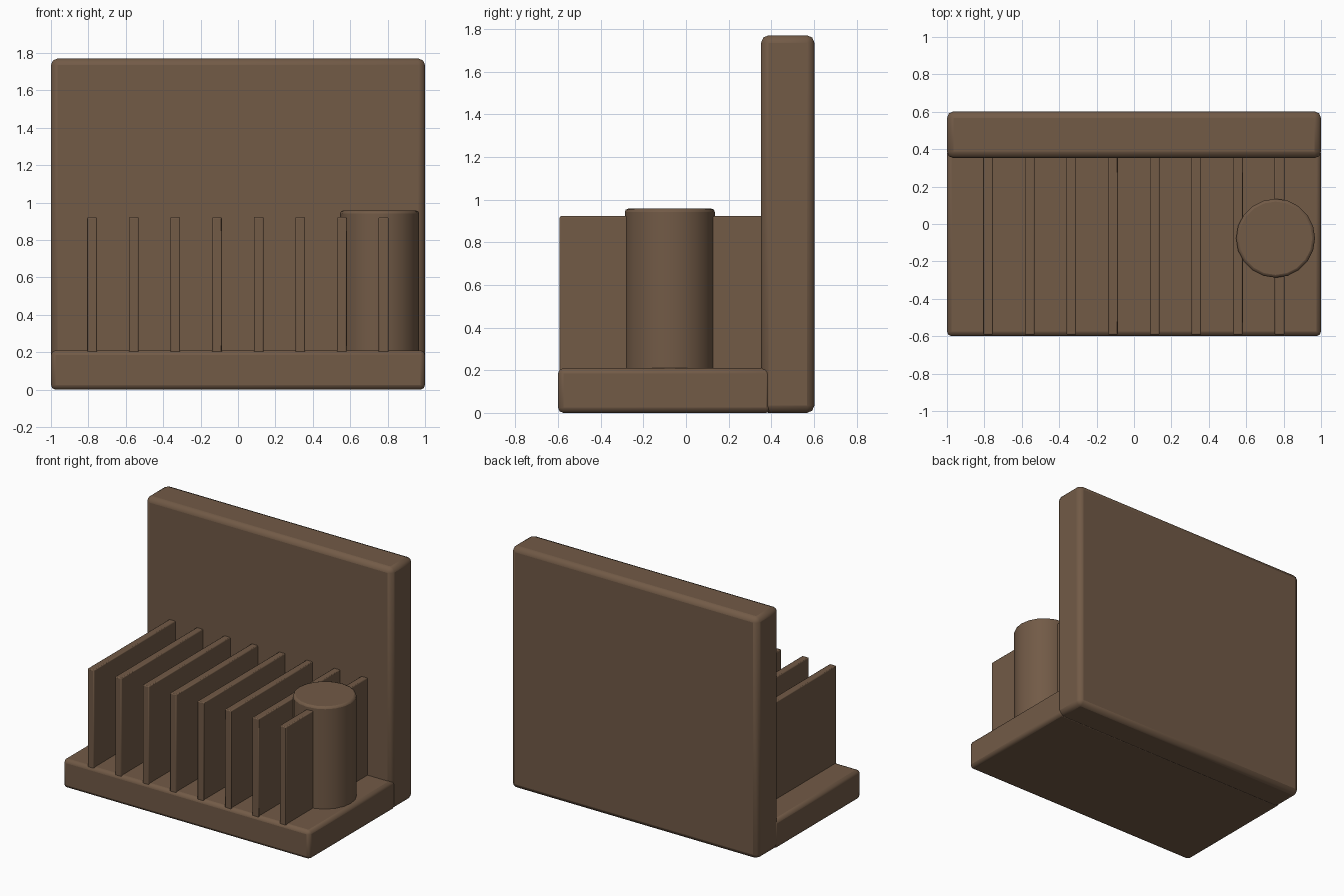
import bpy
import math

if "Cube" in bpy.data.objects:
    bpy.data.objects.remove(bpy.data.objects["Cube"])

wood = bpy.data.materials.new("dark brown")
wood.diffuse_color = (0.168, 0.103, 0.062, 1)
wood.use_nodes = True
wood.node_tree.nodes["Principled BSDF"].inputs["Base Color"].default_value = wood.diffuse_color


def finish(obj, name, bevel):
    """Name, colour, bevel and smooth a part."""
    obj.name = name
    obj.data.materials.append(wood)
    bpy.ops.object.transform_apply(location=False, rotation=False, scale=True)
    bpy.ops.object.shade_smooth_by_angle(angle=math.radians(50))
    mod = obj.modifiers.new("soft edges", 'BEVEL')
    mod.width = bevel
    mod.segments = 2
    mod.limit_method = 'ANGLE'
    mod.angle_limit = math.radians(40)


def box(name, x, y, z, bevel):
    """Box from (min, max) ranges on each axis."""
    centre = [(a + b) / 2 for a, b in (x, y, z)]
    bpy.ops.mesh.primitive_cube_add(size=1, location=centre)
    obj = bpy.context.object
    obj.scale = [b - a for a, b in (x, y, z)]
    finish(obj, name, bevel)


# Base slab, tucked into the upright back panel
box("base", (-1, 1), (-0.6, 0.4), (0, 0.21), 0.025)
box("back_panel", (-1, 1), (0.352, 0.602), (0, 1.77), 0.035)

# Row of eight thin dividers
for i in range(8):
    cx = -0.78 + i * 0.2226
    box(f"divider_{i + 1}", (cx - 0.026, cx + 0.026), (-0.592, 0.37), (0.18, 0.922), 0.006)

# Round post on the right
bpy.ops.mesh.primitive_cylinder_add(vertices=20, radius=0.211, depth=0.777,
                                    location=(0.757, -0.076, 0.5685))
finish(bpy.context.object, "round_post", 0.015)
